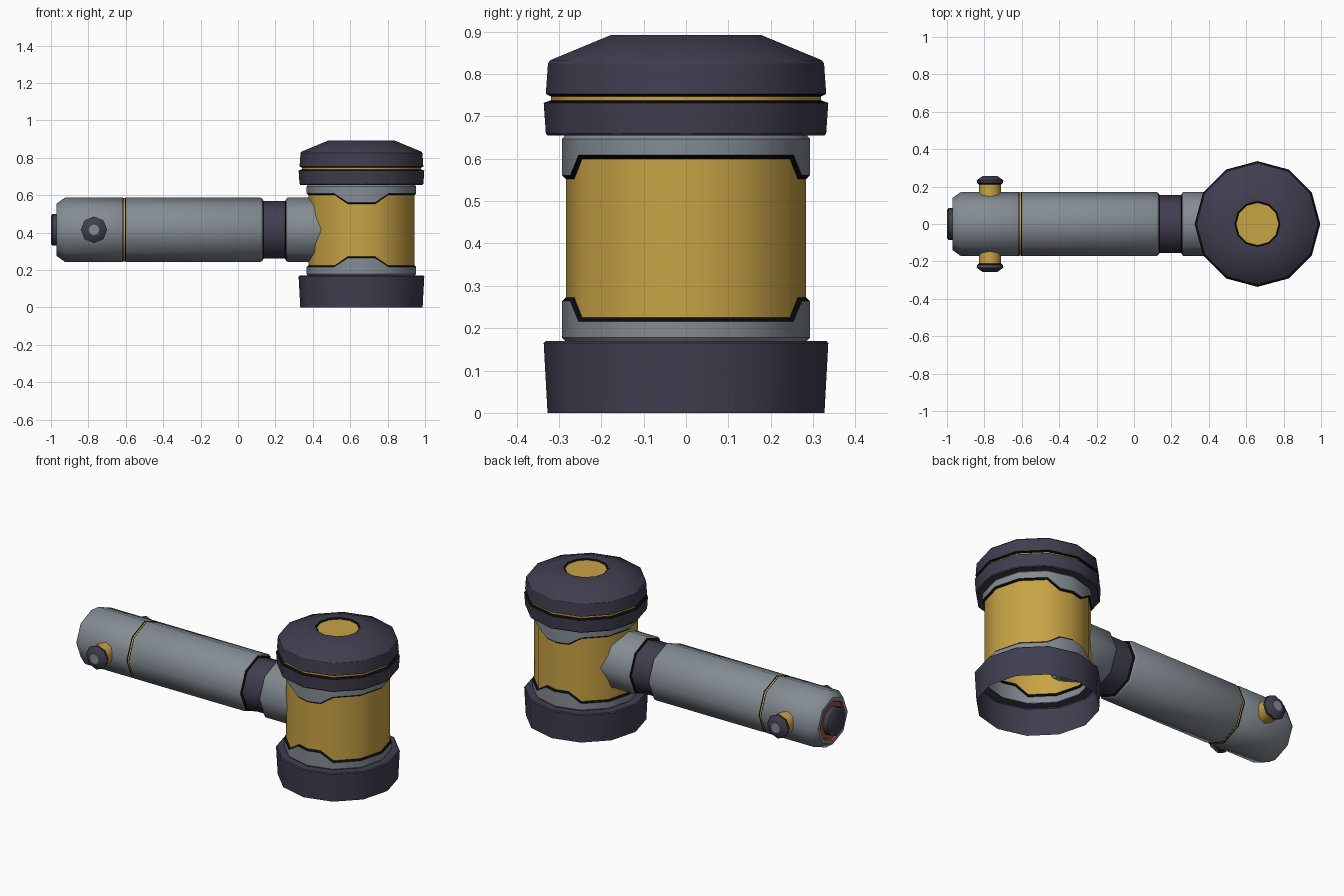
import bpy, bmesh
from math import sin, cos, pi, radians
from mathutils import Matrix

if "Cube" in bpy.data.objects:
    bpy.data.objects.remove(bpy.data.objects["Cube"])


def material(name, rgb):
    m = bpy.data.materials.new(name)
    m.diffuse_color = (*rgb, 1)
    m.use_nodes = True
    m.node_tree.nodes["Principled BSDF"].inputs["Base Color"].default_value = m.diffuse_color
    return m


DARK = material("dark", (0.052, 0.048, 0.078))
GOLD = material("gold", (0.58, 0.37, 0.06))
BLACK = material("black", (0.003, 0.003, 0.003))
RED = material("red", (0.4, 0.08, 0.04))
GREY = material("grey", (0.23, 0.26, 0.29))


def lathe(name, profile, sides, place, tabs=False):
    """Rows are (radius, height, material of the strip above, tab shift)."""
    n = sides * 2 if tabs else sides
    me = bpy.data.meshes.new(name)
    mats = []
    for row in profile[:-1]:
        if row[2] not in mats:
            mats.append(row[2])
    for m in mats:
        me.materials.append(m)
    bm = bmesh.new()
    rings = []
    for row in profile:
        r, z = row[0], row[1]
        shift = row[3] if len(row) > 3 else 0
        if r == 0:
            rings.append([bm.verts.new((0, 0, z))] * n)
            continue
        ring = []
        for j in range(n):
            a = 2 * pi * j / n
            rr = r * cos(pi / sides) if tabs and j % 2 else r
            # tabs sit on the front and back of the ring
            dz = shift if abs(sin(a)) > 0.95 else 0
            ring.append(bm.verts.new((rr * cos(a), rr * sin(a), z + dz)))
        rings.append(ring)
    for i in range(len(rings) - 1):
        lo, hi = rings[i], rings[i + 1]
        for j in range(n):
            k = (j + 1) % n
            corners = list(dict.fromkeys((lo[j], lo[k], hi[k], hi[j])))
            f = bm.faces.new(corners)
            f.material_index = mats.index(profile[i][2])
            f.smooth = True
    bm.to_mesh(me)
    bm.free()
    me.set_sharp_from_angle(angle=radians(46 if sides == 8 else 31))
    ob = bpy.data.objects.new(name, me)
    bpy.context.collection.objects.link(ob)
    ob.matrix_world = place
    return ob


HEAD = Matrix.Translation((0.66, 0, 0))
HANDLE = Matrix.Translation((0, 0, 0.415)) @ Matrix.Rotation(pi / 2, 4, 'Y')

# Head: open-bottomed base, barrel with tabbed collars, stepped cap
lathe("head_base", [(0.327, 0, DARK), (0.336, 0.165, DARK), (0.331, 0.17, DARK),
                    (0.283, 0.17, None)], 12, HEAD)
T = 0.048
lathe("head_barrel", [
    (0.284, 0.168, GREY), (0.293, 0.178, GREY), (0.293, 0.216, BLACK, T),
    (0.283, 0.225, GOLD, T), (0.283, 0.6, BLACK, -T), (0.293, 0.609, GREY, -T),
    (0.293, 0.647, GREY), (0.284, 0.657, None)], 12, HEAD, tabs=True)
lathe("head_cap", [
    (0.283, 0.655, DARK), (0.327, 0.655, DARK), (0.331, 0.66, DARK),
    (0.336, 0.732, BLACK), (0.319, 0.738, GOLD), (0.319, 0.747, BLACK),
    (0.331, 0.753, DARK), (0.326, 0.825, DARK), (0.32, 0.833, DARK),
    (0.178, 0.892, DARK), (0.122, 0.892, BLACK), (0.114, 0.885, GOLD),
    (0, 0.885, None)], 12, HEAD)

# Handle: end knob, grip with a gold band, dark joint, neck into the head
lathe("end_knob", [(0, -1.0, DARK), (0.075, -1.0, DARK), (0.085, -0.992, DARK),
                   (0.085, -0.955, None)], 8, HANDLE)
lathe("grip", [
    (0, -0.96, RED), (0.112, -0.96, RED), (0.118, -0.97, GREY),
    (0.14, -0.97, GREY), (0.172, -0.925, GREY), (0.172, -0.617, BLACK),
    (0.169, -0.611, GOLD), (0.169, -0.605, BLACK), (0.172, -0.599, GREY),
    (0.172, 0.12, GREY), (0.166, 0.13, BLACK), (0.154, 0.137, DARK),
    (0.154, 0.252, BLACK), (0.166, 0.258, GREY), (0.172, 0.266, GREY),
    (0.172, 0.46, None)], 8, HANDLE)

# Side pins near the handle end, front and back
for name, side in (("front_pin", 1), ("back_pin", -1)):
    place = Matrix.Translation((-0.77, 0, 0.415)) @ Matrix.Rotation(side * pi / 2, 4, 'X')
    lathe(name, [
        (0.06, 0.13, GOLD), (0.06, 0.212, BLACK), (0.068, 0.218, DARK),
        (0.071, 0.234, DARK), (0.04, 0.256, DARK), (0.029, 0.256, GREY),
        (0, 0.256, None)], 8, place)
